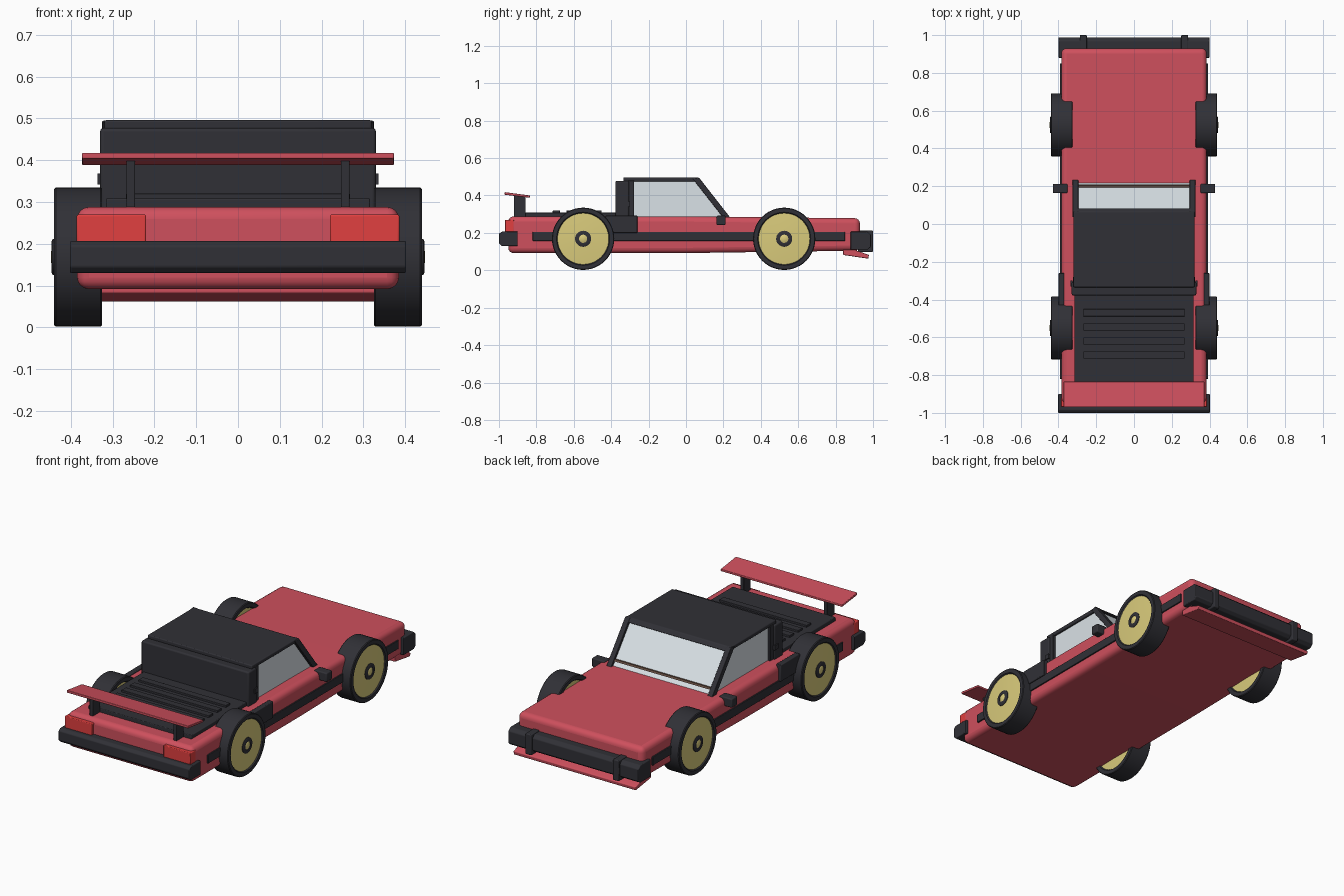
import bpy, bmesh
from math import cos, sin, pi

if "Cube" in bpy.data.objects:
    bpy.data.objects.remove(bpy.data.objects["Cube"])


def mat(name, rgb):
    m = bpy.data.materials.new(name)
    m.diffuse_color = (*rgb, 1)
    m.use_nodes = True
    m.node_tree.nodes["Principled BSDF"].inputs["Base Color"].default_value = m.diffuse_color
    return m


RED = mat("red_paint", (0.62, 0.08, 0.11))
DARK = mat("dark_trim", (0.03, 0.03, 0.037))
GOLD = mat("gold", (0.7, 0.6, 0.2))
GLASS = mat("glass", (0.7, 0.76, 0.8))
LAMP = mat("lamp_red", (0.75, 0.05, 0.05))
BROWN = mat("brown", (0.12, 0.07, 0.05))


def finish(name, bm, m, bevel=0, segs=3, smooth=True):
    bmesh.ops.recalc_face_normals(bm, faces=bm.faces)
    me = bpy.data.meshes.new(name)
    bm.to_mesh(me)
    bm.free()
    ob = bpy.data.objects.new(name, me)
    bpy.context.collection.objects.link(ob)
    me.materials.append(m)
    if bevel:
        b = ob.modifiers.new("bevel", 'BEVEL')
        b.width, b.segments, b.limit_method = bevel, segs, 'ANGLE'
    if smooth:
        bpy.ops.object.select_all(action='DESELECT')
        ob.select_set(True)
        bpy.context.view_layer.objects.active = ob
        bpy.ops.object.shade_smooth_by_angle(angle=0.6)
    return ob


def prism(name, pts, x0, x1, m, bevel=0, segs=3):
    """Extrude a (y, z) side profile from x0 to x1."""
    bm = bmesh.new()
    a = [bm.verts.new((x0, y, z)) for y, z in pts]
    b = [bm.verts.new((x1, y, z)) for y, z in pts]
    bm.faces.new(a)
    bm.faces.new(b[::-1])
    n = len(pts)
    for i in range(n):
        bm.faces.new((a[i], a[(i + 1) % n], b[(i + 1) % n], b[i]))
    return finish(name, bm, m, bevel, segs)


def box(name, x, y, z, m, bevel=0):
    pts = [(y[0], z[0]), (y[1], z[0]), (y[1], z[1]), (y[0], z[1])]
    return prism(name, pts, x[0], x[1], m, bevel)


def pair(fn, name, x, *args):
    """Build a part on both sides of the car."""
    for s, side in ((1, "right"), (-1, "left")):
        fn(f"{name}_{side}", (s * x[0], s * x[1]), *args)


def side_prism(name, x, pts, m, bevel=0):
    prism(name, pts, x[0], x[1], m, bevel)


def lathe(name, profile, side, y, z, m, n=48):
    """Revolve an (x, radius) profile about a wheel axle."""
    bm = bmesh.new()
    rings = []
    for x, r in profile:
        if r == 0:
            rings.append([bm.verts.new((side * x, y, z))] * n)
        else:
            rings.append([bm.verts.new((side * x, y + r * cos(2 * pi * i / n), z + r * sin(2 * pi * i / n)))
                          for i in range(n)])
    for a, b in zip(rings, rings[1:]):
        for i in range(n):
            j = (i + 1) % n
            bm.faces.new(list(dict.fromkeys((a[i], a[j], b[j], b[i]))))
    return finish(name, bm, m)


# Main body
prism("body", [(-0.95, 0.092), (0, 0.092), (0.93, 0.105), (0.93, 0.278), (0, 0.288), (-0.95, 0.288)],
      -0.385, 0.385, RED, 0.028, 4)

# Bumpers, guards and front splitter
prism("rear_bumper", [(-0.9, 0.13), (-0.985, 0.13), (-1, 0.145), (-1, 0.195), (-0.985, 0.207), (-0.9, 0.207)],
      -0.402, 0.402, DARK, 0.004)
prism("front_bumper", [(0.88, 0.11), (0.97, 0.11), (0.988, 0.125), (0.988, 0.19), (0.97, 0.207), (0.88, 0.207)],
      -0.4, 0.4, DARK, 0.004)
pair(box, "bumper_guard", (0.25, 0.287), (0.92, 1.0), (0.098, 0.213), DARK, 0.005)
prism("front_splitter", [(0.84, 0.082), (0.975, 0.062), (0.978, 0.082), (0.9, 0.11), (0.84, 0.11)],
      -0.375, 0.375, RED, 0.004)

# Side trim, intakes and tail lights
pair(box, "side_stripe", (0.375, 0.392), (-0.82, 0.85), (0.157, 0.205), DARK, 0.003)
pair(side_prism, "side_intake", (0.37, 0.4),
     [(-0.43, 0.2), (-0.26, 0.2), (-0.26, 0.292), (-0.43, 0.292)], DARK, 0.004)
pair(box, "tail_light", (0.22, 0.386), (-0.968, -0.92), (0.2, 0.27), LAMP, 0.004)

# Cabin: glass, roof, pillars and rear bulkhead
prism("cabin_glass", [(-0.31, 0.27), (0.23, 0.27), (0.06, 0.485), (-0.31, 0.485)], -0.308, 0.308, GLASS)
prism("roof", [(-0.335, 0.474), (0.085, 0.474), (0.066, 0.496), (-0.335, 0.496)], -0.32, 0.32, DARK, 0.005)
pair(side_prism, "windscreen_pillar", (0.295, 0.325),
     [(0.2, 0.28), (0.238, 0.28), (0.07, 0.495), (0.035, 0.49)], DARK, 0.003)
prism("windscreen_strip", [(0.195, 0.308), (0.21, 0.308), (0.203, 0.316), (0.188, 0.316)], -0.3, 0.3, BROWN)
box("rear_bulkhead", (-0.33, 0.33), (-0.378, -0.305), (0.28, 0.477), DARK, 0.008)
pair(box, "rear_pillar", (0.29, 0.322), (-0.31, -0.278), (0.28, 0.48), DARK, 0.003)
pair(box, "pillar_vent", (0.325, 0.336), (-0.33, -0.3), (0.342, 0.368), DARK)

# Engine cover with slats
box("engine_cover", (-0.316, 0.316), (-0.86, -0.37), (0.27, 0.309), DARK, 0.004)
for i in range(4):
    y = -0.47 - 0.0745 * i
    box(f"engine_slat_{i + 1}", (-0.268, 0.268), (y - 0.019, y + 0.019), (0.3, 0.32), DARK, 0.002)

# Rear wing and struts
prism("rear_wing", [(-0.97, 0.404), (-0.835, 0.388), (-0.835, 0.4), (-0.97, 0.418)], -0.373, 0.373, RED, 0.003)
pair(box, "wing_strut", (0.246, 0.267), (-0.92, -0.857), (0.28, 0.4), DARK, 0.003)

# Door mirrors
pair(box, "mirror", (0.352, 0.43), (0.163, 0.212), (0.242, 0.292), DARK, 0.006)

# Wheels
R, Z = 0.1665, 0.1685
for s, side in ((1, "right"), (-1, "left")):
    for y, end in ((0.525, "hood"), (-0.55, "tail")):
        tag = f"{end}_{side}"
        lathe("tyre_" + tag, [(0.335, 0.135), (0.325, 0.142), (0.325, 0.163), (0.329, R), (0.436, R),
                              (0.44, 0.163), (0.44, 0.142), (0.432, 0.135), (0.335, 0.135)], s, y, Z, DARK)
        lathe("rim_" + tag, [(0.328, 0), (0.333, 0.14), (0.434, 0.14), (0.44, 0.05), (0.44, 0)], s, y, Z, GOLD)
        lathe("hub_ring_" + tag, [(0.43, 0.043), (0.443, 0.043), (0.446, 0.038), (0.446, 0.022),
                                  (0.43, 0.022)], s, y, Z, DARK, 32)
        lathe("hub_cap_" + tag, [(0.43, 0.023), (0.443, 0.023), (0.447, 0.014), (0.448, 0)], s, y, Z, GOLD, 32)
